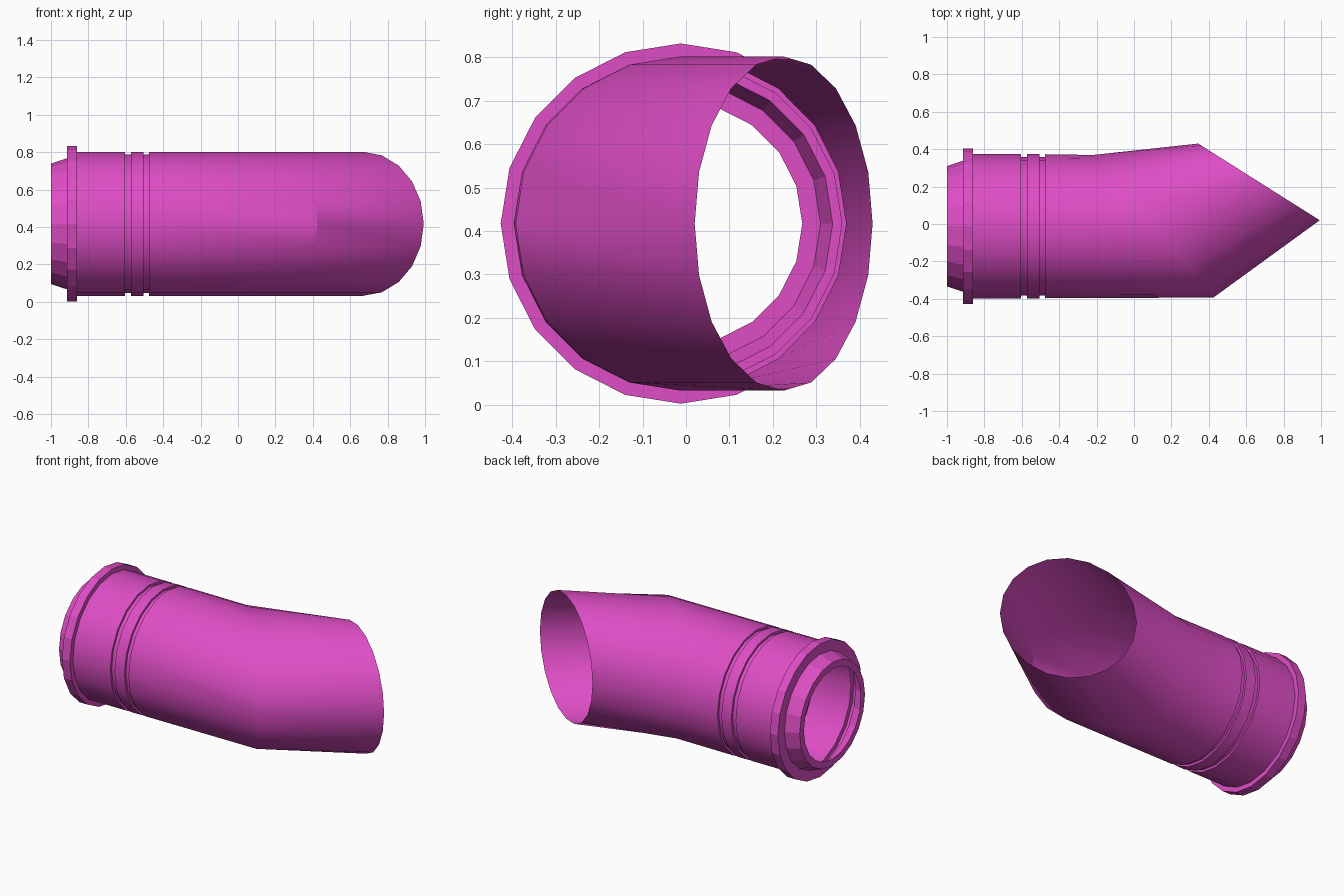
import bpy, bmesh, math

if "Cube" in bpy.data.objects:
    bpy.data.objects.remove(bpy.data.objects["Cube"])

N = 20
CY, CZ = -0.012, 0.417

mat = bpy.data.materials.new("pink")
mat.diffuse_color = (0.73, 0.075, 0.56, 1)
mat.use_nodes = True
mat.node_tree.nodes["Principled BSDF"].inputs["Base Color"].default_value = mat.diffuse_color


def ring(bm, x, r, slant=0.0, cy=CY, ry=None):
    """Ring of N points; slant shifts x with the sideways position to tilt the cut."""
    ry = r if ry is None else ry
    out = []
    for i in range(N):
        a = 2 * math.pi * i / N
        out.append(bm.verts.new((x + slant * math.cos(a),
                                 cy + ry * math.cos(a),
                                 CZ + r * math.sin(a))))
    return out


def tube(name, sections, smooth):
    bm = bmesh.new()
    rings = [ring(bm, *s) for s in sections]
    for a, b in zip(rings, rings[1:]):
        for i in range(N):
            j = (i + 1) % N
            bm.faces.new((a[i], a[j], b[j], b[i]))
    bmesh.ops.recalc_face_normals(bm, faces=bm.faces)
    me = bpy.data.meshes.new(name)
    bm.to_mesh(me)
    bm.free()
    ob = bpy.data.objects.new(name, me)
    bpy.context.collection.objects.link(ob)
    me.materials.append(mat)
    if smooth:
        bpy.ops.object.select_all(action='DESELECT')
        ob.select_set(True)
        bpy.context.view_layer.objects.active = ob
        bpy.ops.object.shade_smooth_by_angle(angle=math.radians(35))
    return ob


# Tapered inlet collar with open lip
tube("inlet_collar", [(-1.0, 0.28), (-1.0, 0.322), (-0.915, 0.35)], False)

# Raised flange
tube("flange", [(-0.915, 0.35), (-0.915, 0.415), (-0.86, 0.415), (-0.86, 0.385)], False)

# Main pipe with two grooves, a mitred bend and a slanted open outlet
R, G = 0.385, 0.371
profile = [(-0.86, R)]
for x0, x1 in ((-0.603, -0.573), (-0.505, -0.477)):
    profile += [(x0, R), (x0, G), (x1, G), (x1, R)]
profile += [(0.103, R, -0.322, -0.012, 0.381),
            (0.668, R, -0.325, 0.225, 0.205)]
tube("bent_pipe", profile, True)
